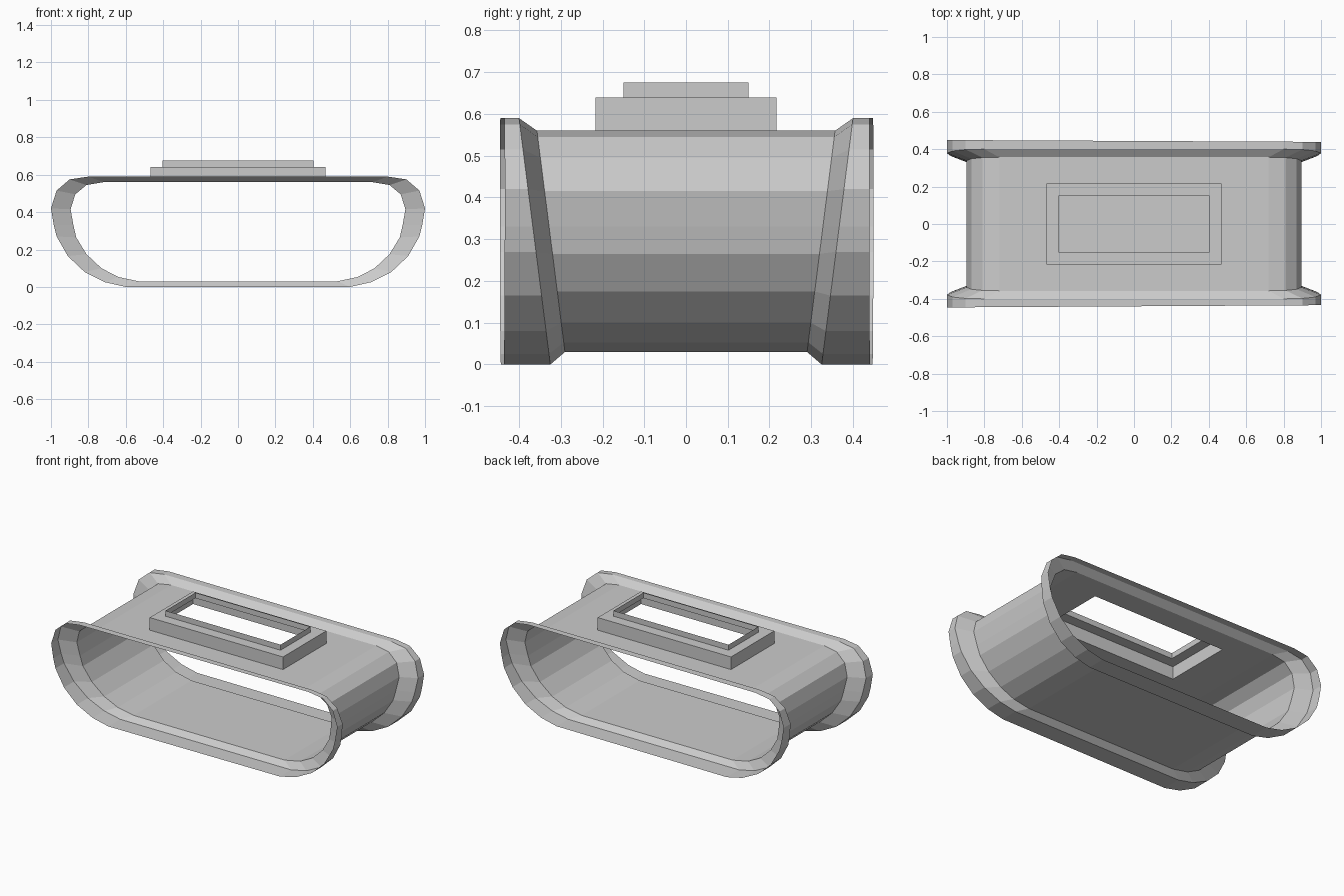
import bpy, bmesh

if "Cube" in bpy.data.objects:
    bpy.data.objects.remove(bpy.data.objects["Cube"])

# Right half of each cross-section, bottom to top (x, z)
OUTER = [(0.60, 0.0), (0.71, 0.025), (0.82, 0.08), (0.91, 0.165), (0.97, 0.27),
         (0.985, 0.33), (1.0, 0.42), (0.97, 0.515), (0.90, 0.575), (0.80, 0.59)]
INNER = [(0.53, 0.03), (0.64, 0.053), (0.73, 0.10), (0.81, 0.175), (0.865, 0.265),
         (0.88, 0.33), (0.895, 0.415), (0.87, 0.495), (0.81, 0.545), (0.72, 0.56)]


def section(half):
    """Mirror a half profile into a closed loop."""
    return half + [(-x, z) for x, z in reversed(half)]


def ring(bm, half, depth):
    """Loop of vertices whose y comes from depth(x, z)."""
    return [bm.verts.new((x, depth(x, z), z)) for x, z in section(half)]


def rect(bm, hx, hy, z):
    return [bm.verts.new((sx * hx, sy * hy, z))
            for sx, sy in ((1, -1), (-1, -1), (-1, 1), (1, 1))]


def bridge(bm, a, b, skip=()):
    n = len(a)
    for i in range(n):
        if i not in skip:
            j = (i + 1) % n
            bm.faces.new((a[i], a[j], b[j], b[i]))


def finish(bm, name):
    bmesh.ops.recalc_face_normals(bm, faces=bm.faces)
    mesh = bpy.data.meshes.new(name)
    bm.to_mesh(mesh)
    bm.free()
    obj = bpy.data.objects.new(name, mesh)
    bpy.context.collection.objects.link(obj)
    return obj


def body_y(z):
    return 0.29 + (z - 0.03) / 0.53 * 0.067


def flare_y(z):
    return 0.325 + z / 0.59 * 0.075


# Open shell: rim, flare, slanted-ended tube, flare, rim
bm = bmesh.new()
rings = [
    ring(bm, OUTER, lambda x, z: -0.44 + 0.006 * x),
    ring(bm, OUTER, lambda x, z: -flare_y(z)),
    ring(bm, INNER, lambda x, z: -body_y(z)),
    ring(bm, INNER, lambda x, z: body_y(z)),
    ring(bm, OUTER, lambda x, z: flare_y(z)),
    ring(bm, OUTER, lambda x, z: 0.444 - 0.005 * x),
]
top = len(INNER) - 1
for k in range(5):
    bridge(bm, rings[k], rings[k + 1], skip=(top,) if k == 2 else ())

# Roof panel around the rectangular opening
f, b = rings[2], rings[3]
roof = [f[top], f[top + 1], b[top + 1], b[top]]
bridge(bm, roof, rect(bm, 0.468, 0.217, 0.56))
finish(bm, "flared_shell")

# Stepped collar around the roof opening
bm = bmesh.new()
steps = [rect(bm, 0.468, 0.217, 0.56), rect(bm, 0.468, 0.217, 0.64),
         rect(bm, 0.404, 0.15, 0.64), rect(bm, 0.404, 0.15, 0.675)]
for lower, upper in zip(steps, steps[1:]):
    bridge(bm, lower, upper)
finish(bm, "opening_collar")
